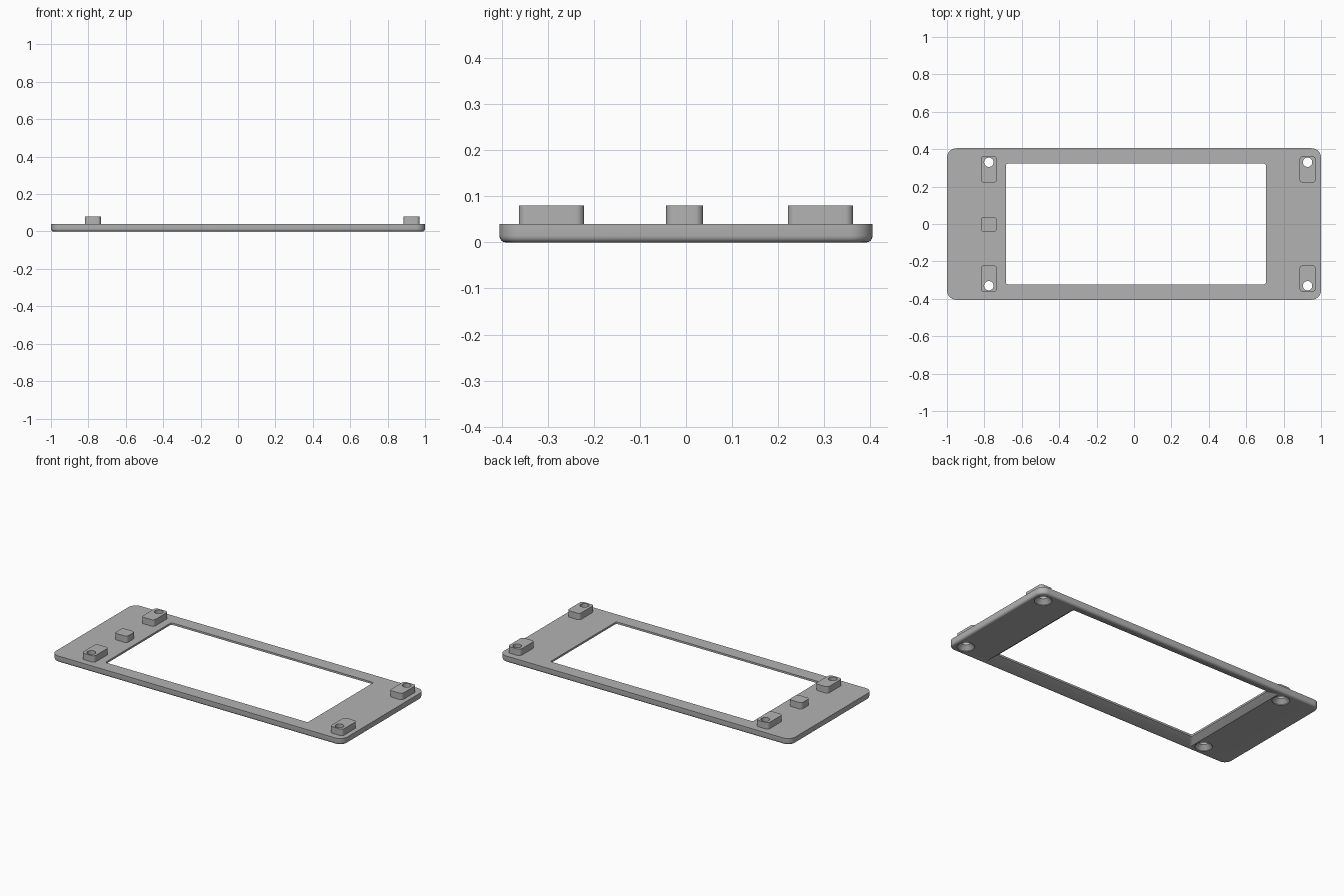
import bpy, bmesh, math

if "Cube" in bpy.data.objects:
    bpy.data.objects.remove(bpy.data.objects["Cube"])

grey = bpy.data.materials.new("plain grey")
grey.use_nodes = True
grey.diffuse_color = (0.45, 0.45, 0.45, 1)
grey.node_tree.nodes["Principled BSDF"].inputs["Base Color"].default_value = (0.45, 0.45, 0.45, 1)


def rounded_ring(x0, x1, y0, y1, r, z, steps=8):
    """Points of a rounded rectangle at height z."""
    corners = [(x1 - r, y1 - r), (x0 + r, y1 - r), (x0 + r, y0 + r), (x1 - r, y0 + r)]
    pts = []
    for k, (cx, cy) in enumerate(corners):
        for i in range(steps + 1):
            a = math.pi / 2 * (k + i / steps)
            pts.append((cx + r * math.cos(a), cy + r * math.sin(a), z))
    return pts


def circle_ring(x, y, r, z, n=32):
    return [(x + r * math.cos(2 * math.pi * i / n), y + r * math.sin(2 * math.pi * i / n), z)
            for i in range(n)]


def loft(name, rings, closed=False):
    """Skin a stack of rings; closed joins the last to the first, else both ends are capped."""
    bm = bmesh.new()
    loops = [[bm.verts.new(p) for p in ring] for ring in rings]
    pairs = list(zip(loops, loops[1:]))
    if closed:
        pairs.append((loops[-1], loops[0]))
    else:
        bm.faces.new(loops[0])
        bm.faces.new(loops[-1])
    for a, b in pairs:
        for i in range(len(a)):
            j = (i + 1) % len(a)
            bm.faces.new((a[i], a[j], b[j], b[i]))
    bmesh.ops.recalc_face_normals(bm, faces=bm.faces)
    mesh = bpy.data.meshes.new(name)
    bm.to_mesh(mesh)
    bm.free()
    mesh.materials.append(grey)
    obj = bpy.data.objects.new(name, mesh)
    bpy.context.collection.objects.link(obj)
    return obj


# Frame plate: rounded lower rim, flat top, window flaring out below
THICK, FILLET = 0.04, 0.014
rings = []
for i in range(5):
    a = math.pi / 2 * i / 4
    d = FILLET * (1 - math.sin(a))
    rings.append(rounded_ring(-1 + d, 1 - d, -0.405 + d, 0.405 - d, 0.05 - d, FILLET * (1 - math.cos(a))))
rings.append(rounded_ring(-1, 1, -0.405, 0.405, 0.05, THICK))
rings.append(rounded_ring(-0.685, 0.705, -0.323, 0.323, 0.012, THICK))
rings.append(rounded_ring(-0.685, 0.705, -0.323, 0.323, 0.012, 0.028))
rings.append(rounded_ring(-0.72, 0.74, -0.385, 0.385, 0.012, 0))
frame = loft("frame_plate", rings, closed=True)


def boss(name, x, y0, y1):
    return loft(name, [rounded_ring(x - 0.043, x + 0.043, y0, y1, 0.018, z)
                       for z in (THICK - 0.004, 0.08)])


# Screw bosses at the corners, each with a countersunk hole
def cut(obj, cutter):
    mod = obj.modifiers.new("screw_hole", 'BOOLEAN')
    mod.operation, mod.solver, mod.object = 'DIFFERENCE', 'EXACT', cutter
    bpy.context.view_layer.objects.active = obj
    bpy.ops.object.modifier_apply(modifier=mod.name)


parts = [frame, boss("centre_boss", -0.776, -0.043, 0.037)]
for end, x in (("right", -0.776), ("left", 0.928)):
    for side, s in (("front", -1), ("back", 1)):
        b = boss(f"{side}_{end}_screw_boss", x, *sorted((s * 0.221, s * 0.363)))
        cutter = loft("screw_hole_cutter", [circle_ring(x, s * 0.33, r, z) for r, z in
                                            ((0.049, -0.01), (0.049, 0.004), (0.025, 0.028), (0.025, 0.1))])
        cut(frame, cutter)
        cut(b, cutter)
        bpy.data.objects.remove(cutter)
        parts.append(b)

# Smooth the rounded corners, keep edges sharp
bpy.ops.object.select_all(action='DESELECT')
for p in parts:
    p.select_set(True)
bpy.context.view_layer.objects.active = frame
bpy.ops.object.shade_smooth_by_angle(angle=math.radians(30))
